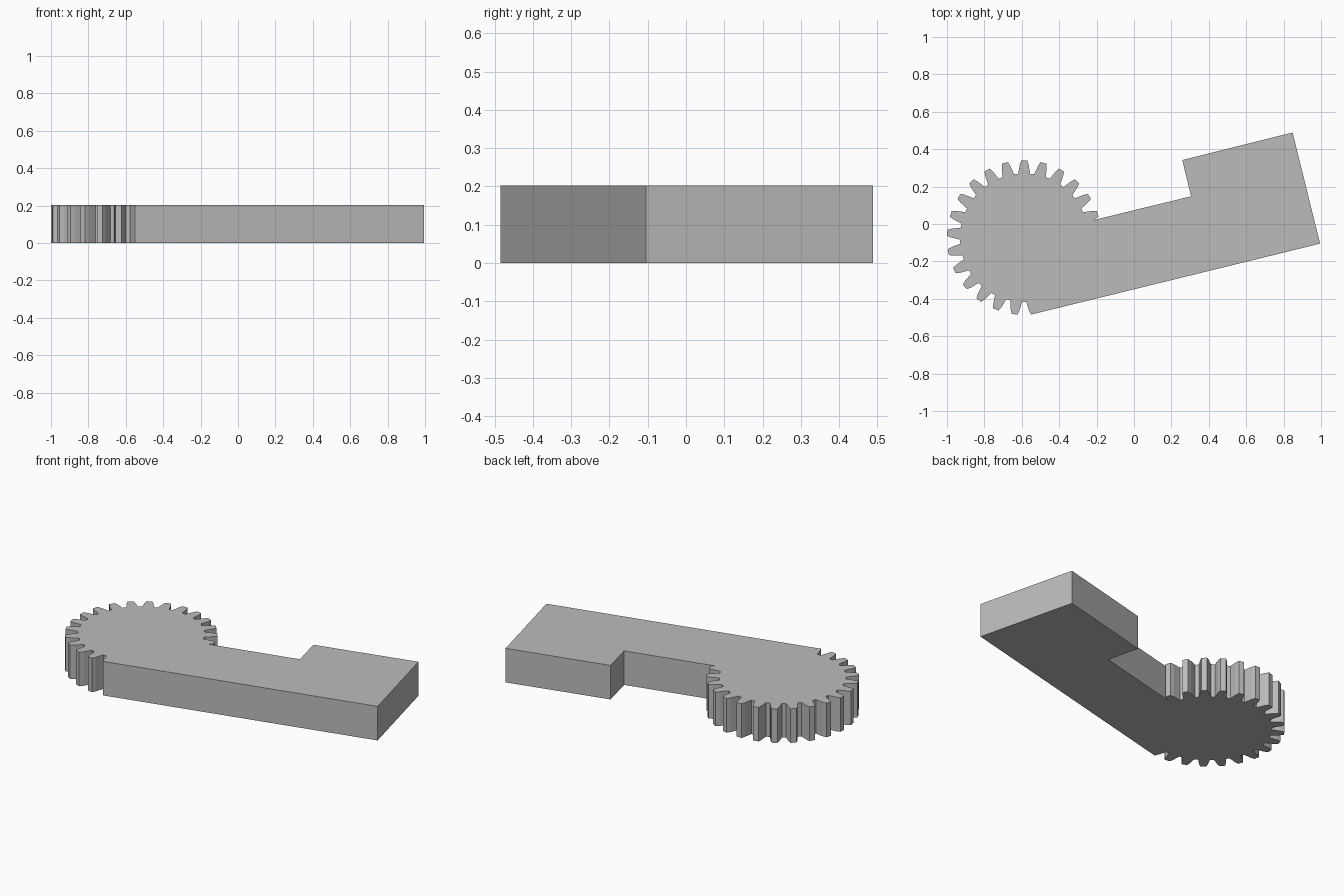
import bpy
import bmesh
from math import radians, cos, sin

cube = bpy.data.objects.get("Cube")
if cube:
    bpy.data.objects.remove(cube, do_unlink=True)

THICKNESS = 0.203
CENTRE = (-0.587, -0.073)
TEETH = 25
PITCH = 360 / TEETH
# Tooth flank: (radius, half angle in degrees), root to tip
FLANK = [(0.343, 5.4), (0.365, 4.4), (0.39, 3.5), (0.413, 2.2)]


def polar(radius, degrees):
    a = radians(degrees)
    return (CENTRE[0] + radius * cos(a), CENTRE[1] + radius * sin(a))


def tooth(angle):
    rising = [polar(r, angle - half) for r, half in FLANK]
    falling = [polar(r, angle + half) for r, half in reversed(FLANK)]
    return rising + falling


# Toothed rim, running counter-clockwise from the arm's upper edge to its lower edge
first, last = 18.0, 18.0 + 18 * PITCH
outline = [(-0.22, 0.02)] + tooth(first)[2:]
for i in range(1, 18):
    outline += tooth(first + i * PITCH)
outline += tooth(last)[:4]

# Arm with the raised end block
outline += [(0.995, -0.105), (0.848, 0.489), (0.258, 0.342), (0.305, 0.148)]

# Extrude the outline into a flat plate
bm = bmesh.new()
face = bm.faces.new([bm.verts.new((x, y, 0)) for x, y in outline])
solid = bmesh.ops.extrude_face_region(bm, geom=[face])
top = [v for v in solid["geom"] if isinstance(v, bmesh.types.BMVert)]
bmesh.ops.translate(bm, verts=top, vec=(0, 0, THICKNESS))
bmesh.ops.recalc_face_normals(bm, faces=bm.faces)
bmesh.ops.triangulate(bm, faces=[f for f in bm.faces if len(f.verts) > 4])

mesh = bpy.data.meshes.new("gear_arm")
bm.to_mesh(mesh)
bm.free()
gear_arm = bpy.data.objects.new("gear_arm", mesh)
bpy.context.collection.objects.link(gear_arm)

# Plain grey metal
grey = bpy.data.materials.new("plain_grey")
grey.use_nodes = True
colour = (0.5, 0.5, 0.5, 1)
grey.diffuse_color = colour
grey.node_tree.nodes["Principled BSDF"].inputs["Base Color"].default_value = colour
mesh.materials.append(grey)
